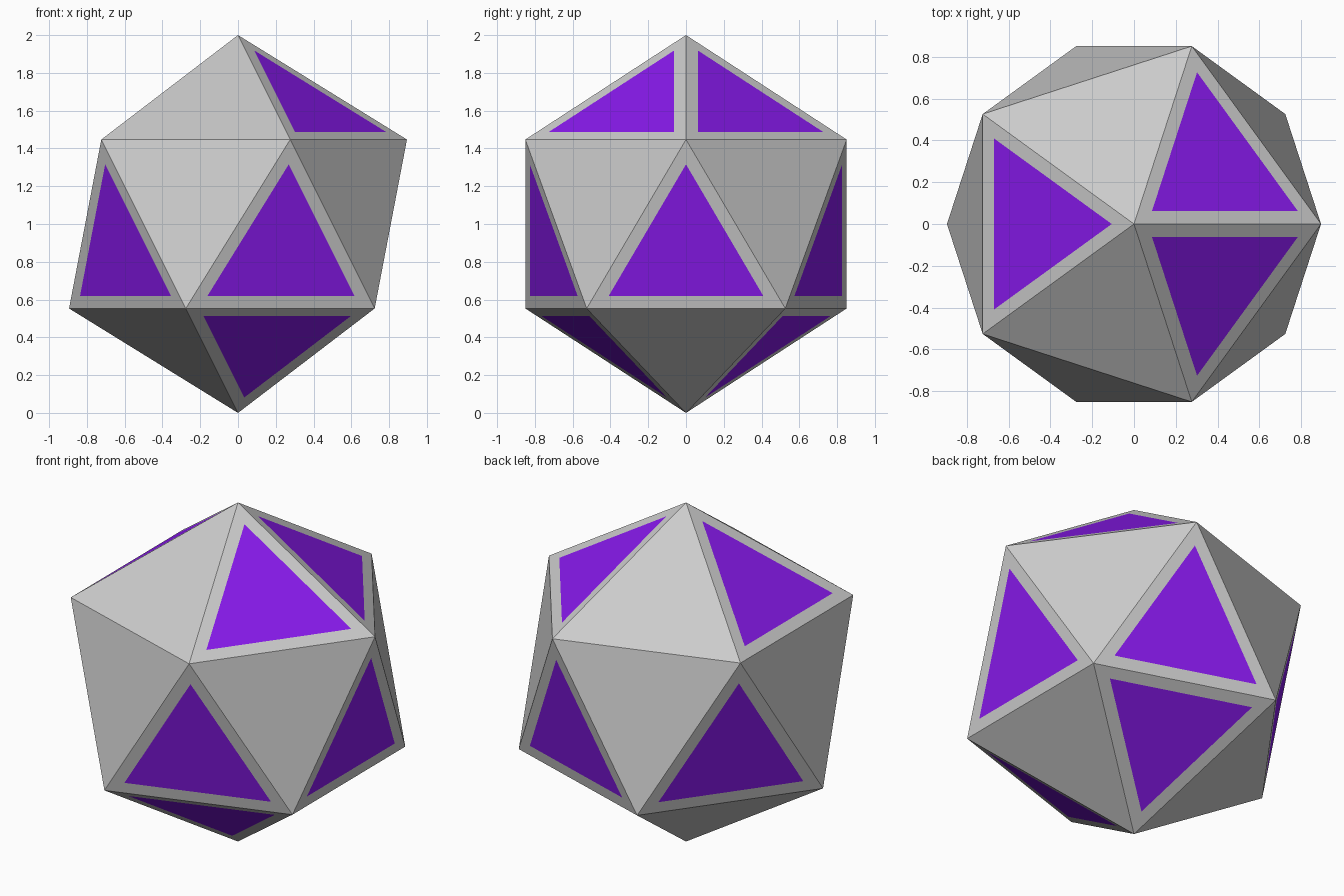
import bpy, bmesh, math
from mathutils import Matrix

if "Cube" in bpy.data.objects:
    bpy.data.objects.remove(bpy.data.objects["Cube"])

INSET = 0.067
# azimuths (degrees) of the panelled faces in each horizontal band
PANELS = {"top": {36, 180, 324},
          "middle": {0, 72, 144, 216, 288},
          "bottom": {72, 288}}


def is_panel(face):
    n = face.normal
    band = "top" if n.z > 0.5 else "bottom" if n.z < -0.5 else "middle"
    az = round(math.degrees(math.atan2(n.y, n.x))) % 360
    return any(abs((az - a + 180) % 360 - 180) < 5 for a in PANELS[band])


def build(name, keep_panels):
    bm = bmesh.new()
    bmesh.ops.create_icosphere(bm, subdivisions=1, radius=1.0,
                               matrix=Matrix.Translation((0, 0, 1)))
    bm.normal_update()
    panels = [f for f in bm.faces if is_panel(f)]
    bmesh.ops.inset_individual(bm, faces=panels, thickness=INSET, use_even_offset=True)
    chosen = set(panels)
    drop = [f for f in bm.faces if (f in chosen) != keep_panels]
    bmesh.ops.delete(bm, geom=drop, context='FACES')
    mesh = bpy.data.meshes.new(name)
    bm.to_mesh(mesh)
    bm.free()
    obj = bpy.data.objects.new(name, mesh)
    bpy.context.collection.objects.link(obj)
    return obj


# grey twenty-sided body with framed openings
build("body", False)

# purple triangular panels, flush with the frames
panels = build("panels", True)
purple = bpy.data.materials.new("purple")
purple.diffuse_color = (0.25, 0.01, 0.85, 1)
purple.use_nodes = True
purple.node_tree.nodes["Principled BSDF"].inputs["Base Color"].default_value = purple.diffuse_color
panels.data.materials.append(purple)
